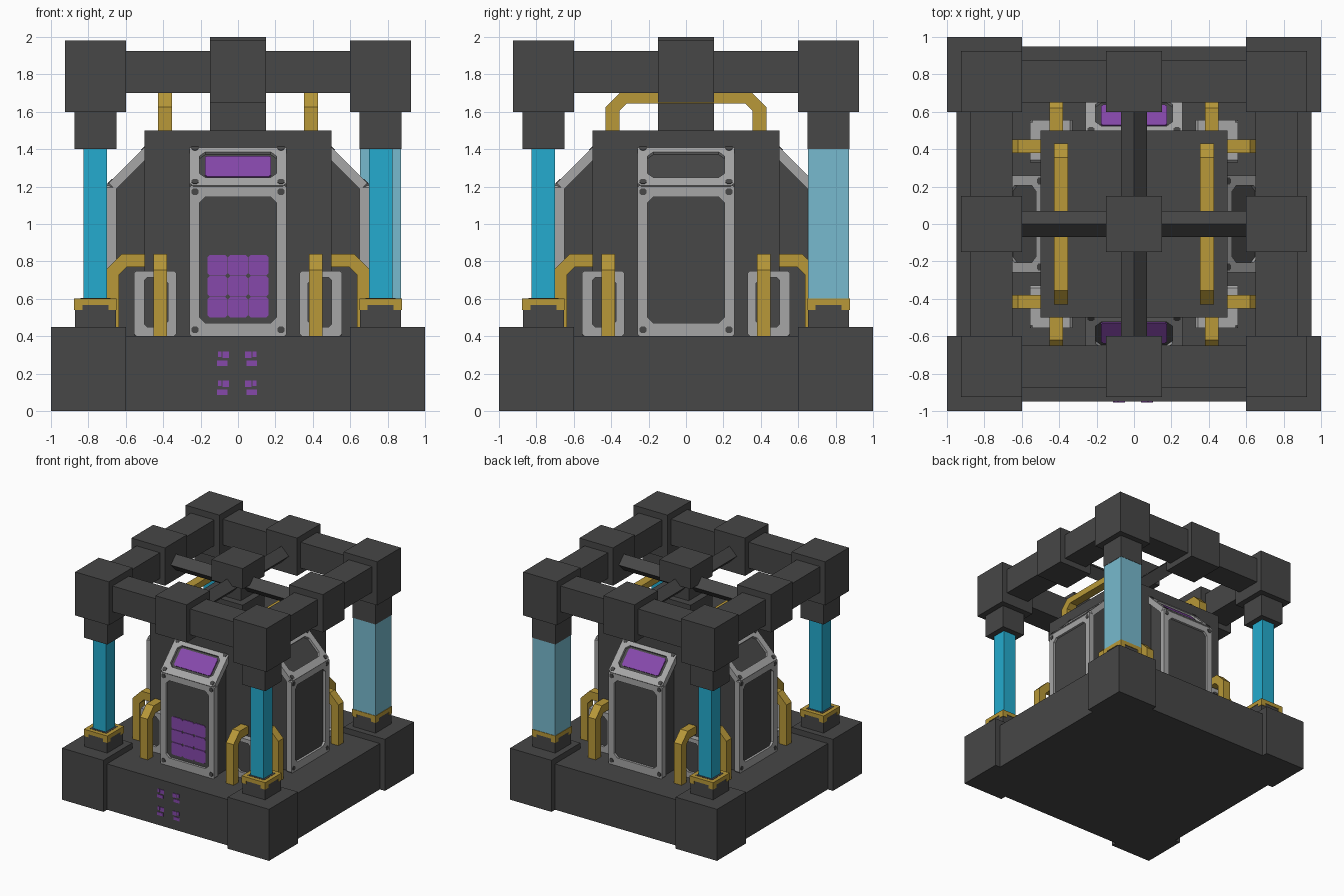
import bpy, bmesh
from math import radians
from mathutils import Matrix, Vector

cube = bpy.data.objects.get("Cube")
if cube:
    bpy.data.objects.remove(cube, do_unlink=True)


def material(name, color):
    m = bpy.data.materials.new(name)
    m.use_nodes = True
    m.diffuse_color = (*color, 1)
    bsdf = next(n for n in m.node_tree.nodes if n.type == 'BSDF_PRINCIPLED')
    bsdf.inputs["Base Color"].default_value = (*color, 1)
    return m


DARK = material("dark metal", (.063, .063, .063))
GREY = material("light grey metal", (.38, .38, .38))
GOLD = material("gold pipe", (.48, .315, .04))
CYAN = material("cyan rod", (.018, .41, .62))
PALE = material("pale glass", (.185, .49, .62))
PURPLE = material("purple screen", (.24, .065, .41))


def finish(name, bm, mat, matrix):
    bmesh.ops.transform(bm, matrix=matrix, verts=bm.verts)
    bmesh.ops.recalc_face_normals(bm, faces=bm.faces)
    mesh = bpy.data.meshes.new(name)
    bm.to_mesh(mesh)
    bm.free()
    mesh.materials.append(mat)
    ob = bpy.data.objects.new(name, mesh)
    bpy.context.collection.objects.link(ob)
    return ob


def box(name, center, size, mat, matrix=Matrix()):
    bm = bmesh.new()
    bmesh.ops.create_cube(bm, size=1)
    m = matrix @ Matrix.Translation(center) @ Matrix.Diagonal((*size, 1))
    return finish(name, bm, mat, m)


def prism(name, profile, w0, w1, mat, matrix=Matrix()):
    bm = bmesh.new()
    face = bm.faces.new([bm.verts.new((u, v, w0)) for u, v in profile])
    ext = bmesh.ops.extrude_face_region(bm, geom=[face])["geom"]
    for v in ext:
        if isinstance(v, bmesh.types.BMVert):
            v.co.z = w1
    return finish(name, bm, mat, matrix)


def octagon(u0, u1, v0, v1, c):
    return [(u0 + c, v0), (u1 - c, v0), (u1, v0 + c), (u1, v1 - c),
            (u1 - c, v1), (u0 + c, v1), (u0, v1 - c), (u0, v0 + c)]


def frame(name, outer, inner, depth, mat, matrix):
    """Flat plate with an opening; front face at w = 0."""
    bm = bmesh.new()
    loops = [[bm.verts.new((u, v, w)) for u, v in pts]
             for pts, w in ((outer, 0), (inner, 0), (inner, -depth), (outer, -depth))]
    for a, b in zip(loops, loops[1:] + loops[:1]):
        for i in range(8):
            j = (i + 1) % 8
            bm.faces.new((a[i], a[j], b[j], b[i]))
    return finish(name, bm, mat, matrix)


def turn(side):
    return Matrix.Rotation(radians(90 * side), 4, 'Z')


def plane(side, out, z, tilt=90):
    """Plate space: u sideways, v up, w outward."""
    return turn(side) @ Matrix.Translation((0, -out, z)) @ Matrix.Rotation(radians(tilt), 4, 'X')


# Profile space: u outward, v up, w sideways
PROFILE = Matrix(((0, 0, -1, 0), (-1, 0, 0, 0), (0, 1, 0, 0), (0, 0, 0, 1)))
P = .7625  # pillar and frame axis

# Base and core
box("base_slab", (0, 0, .2), (1.9, 1.9, .4), DARK)
box("core", (0, 0, .95), (1, 1, 1.1), DARK)

# Corners: base block, foot, collar, rod, socket, top block
for sx in (-1, 1):
    for sy in (-1, 1):
        x, y = sx * P, sy * P
        box("base_corner", (sx * .8, sy * .8, .225), (.4, .4, .45), DARK)
        box("pillar_foot", (x, y, .525), (.22, .22, .15), DARK)
        box("foot_collar", (x, y, .585), (.228, .228, .034), GOLD)
        box("foot_top", (x, y, .6), (.16, .16, .008), DARK)
        for cx in (-1, 1):
            for cy in (-1, 1):
                box("collar_tab", (x + cx * .092, y + cy * .092, .558), (.044, .044, .034), GOLD)
        glass = sx > 0 and sy > 0
        width = .22 if glass else .125
        box("glass_pillar" if glass else "rod", (x, y, 1), (width, width, .81),
            PALE if glass else CYAN)
        box("pillar_socket", (x, y, 1.5), (.225, .225, .2), DARK)
        box("top_corner", (x, y, 1.79), (.325, .325, .38), DARK)

# Centre hub
box("hub_foot", (0, 0, 1.59), (.3, .3, .18), DARK)
box("hub_neck", (0, 0, 1.75), (.18, .18, .2), DARK)
box("hub_cap", (0, 0, 1.91), (.3, .3, .18), DARK)

ARCH = [(.48, .84), (.62, .84), (.705, .755), (.705, .4),
        (.635, .4), (.635, .73), (.595, .77), (.48, .77)]
BODY = [(.45, .4), (.65, .4), (.65, 1.19), (.5, 1.34), (.45, 1.34)]

for side in range(4):
    t = turn(side)
    # Upper ring beam, its middle block and the diamond-section arm
    box("top_beam", (0, -P, 1.8125), (1.3, .225, .225), DARK, t)
    box("beam_block", (0, -P, 1.815), (.3, .325, .33), DARK, t)
    arm = t @ Matrix.Translation((0, -.34, 1.8)) @ Matrix.Rotation(radians(45), 4, 'Y')
    box("hub_arm", (0, 0, 0), (.1, .6, .1), DARK, arm)

    # Buttress with upright and sloped frames
    prism("buttress", BODY, -.235, .235, DARK, t @ PROFILE)
    upright = plane(side, .7, 0)
    slope = plane(side, .705, 1.205, 45)
    frame("upright_frame", octagon(-.26, .26, .4, 1.205, .01),
          octagon(-.205, .205, .47, 1.145, .03), .05, GREY, upright)
    frame("slope_frame", octagon(-.26, .26, 0, .31, .02),
          octagon(-.205, .205, .062, .255, .03), .05, GREY, slope)
    box("upright_panel", (0, .81, -.035), (.42, .7, .03), DARK, upright)
    box("slope_panel", (0, .158, -.035), (.42, .2, .03), DARK, slope)
    for s in (-1, 1):
        for m, vs in ((upright, (.435, 1.172)), (slope, (.03, .285))):
            for v in vs:
                prism("bolt", octagon(s * .23 - .018, s * .23 + .018, v - .018, v + .018, .01),
                      -.01, .004, DARK, m)
    if side % 2 == 0:
        prism("slope_screen", octagon(-.177, .177, .083, .238, .012), -.03, -.012, PURPLE, slope)

    # Corner brackets and side pipes
    corner = plane(side, .555, 0)
    for s in (-1, 1):
        a, b = sorted((s * .33, s * .555))
        c, d = sorted((s * .375, s * .515))
        frame("corner_frame", octagon(a, b, .4, .75, .012),
              octagon(c, d, .45, .715, .03), .055, GREY, corner)
        box("corner_panel", ((c + d) / 2, .58, -.04), (.15, .28, .04), DARK, corner)
        prism("side_pipe", ARCH, s * .415 - .036, s * .415 + .036, GOLD, t @ PROFILE)

# Pipes over the core
half = [(-.43, 1.49), (-.43, 1.625), (-.355, 1.7)]
inner = [(-.355, 1.49), (-.355, 1.605), (-.315, 1.645)]
hoop = half + [(-u, v) for u, v in half[::-1]] + [(-u, v) for u, v in inner] + inner[::-1]
for s in (-1, 1):
    prism("top_pipe", hoop, s * .39 - .038, s * .39 + .038, GOLD, PROFILE)

# Purple display tiles on the front
front = plane(0, .68, 0)
for i in (-1, 0, 1):
    for j in range(3):
        u, v = i * .11, .555 + j * .112
        prism("display_tile", octagon(u - .054, u + .054, v - .054, v + .054, .012),
              -.002, .006, PURPLE, front)

# Small broken marks on the front of the base
base_front = plane(0, .95, 0)
for u, v in ((-.08, .28), (.07, .28), (-.08, .125), (.07, .125)):
    s = 1 if u > 0 else -1
    box("base_mark", (u - s * .015, v + .02, .002), (.035, .035, .006), PURPLE, base_front)
    box("base_mark", (u + s * .018, v + .024, .002), (.02, .03, .006), PURPLE, base_front)
    box("base_mark", (u + s * .004, v - .024, .002), (.055, .028, .006), PURPLE, base_front)
